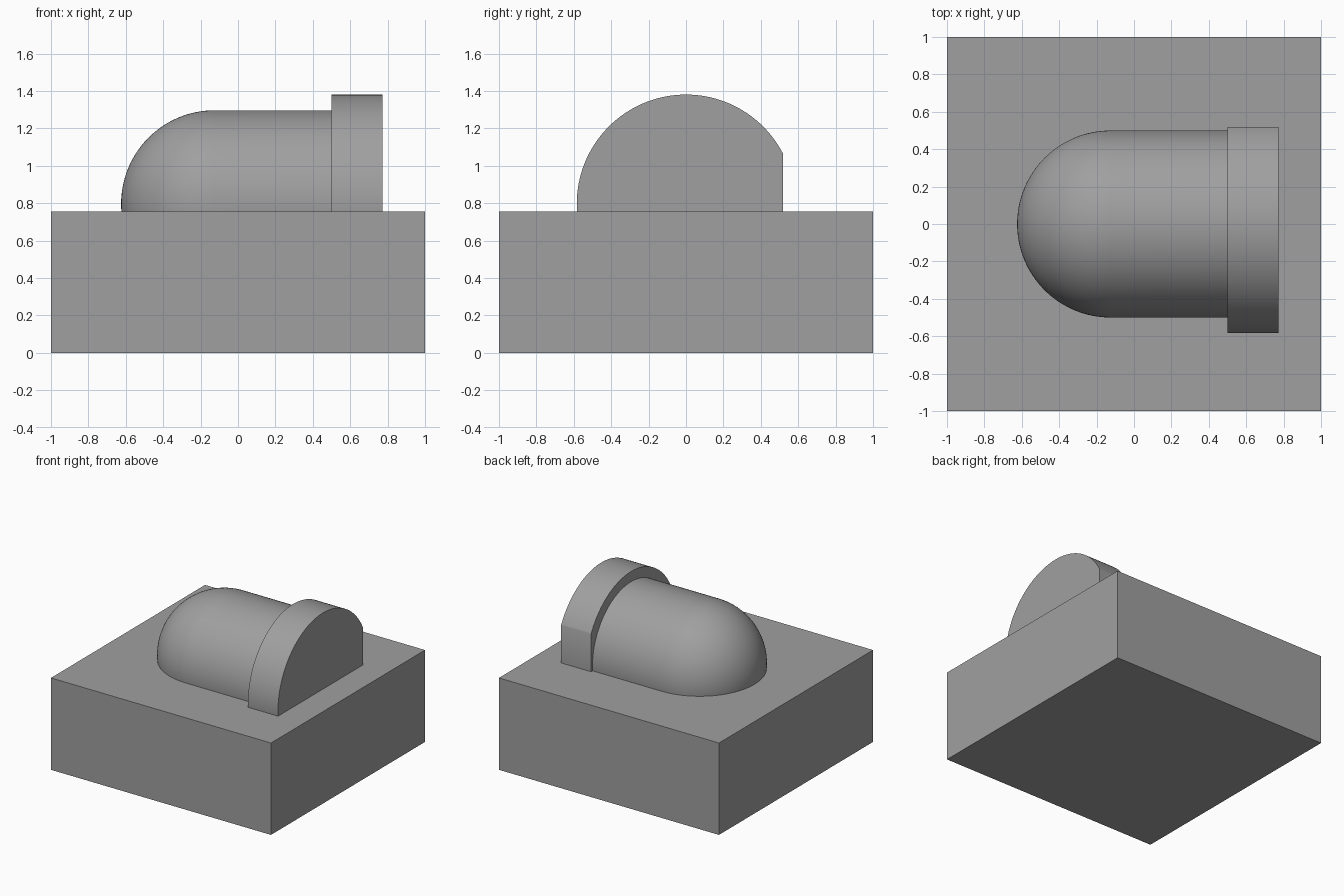
import bpy, bmesh, math
from mathutils import Matrix, Vector

if "Cube" in bpy.data.objects:
    bpy.data.objects.remove(bpy.data.objects["Cube"])

BASE_TOP = 0.755
AXIS_Z = 0.797

grey = bpy.data.materials.new("mid grey")
grey.diffuse_color = (0.35, 0.35, 0.35, 1)
grey.use_nodes = True
grey.node_tree.nodes["Principled BSDF"].inputs["Base Color"].default_value = grey.diffuse_color


def finish(bm, name, smooth=False):
    bmesh.ops.recalc_face_normals(bm, faces=bm.faces)
    mesh = bpy.data.meshes.new(name)
    bm.to_mesh(mesh)
    bm.free()
    mesh.materials.append(grey)
    obj = bpy.data.objects.new(name, mesh)
    bpy.context.collection.objects.link(obj)
    if smooth:
        bpy.ops.object.select_all(action='DESELECT')
        obj.select_set(True)
        bpy.context.view_layer.objects.active = obj
        bpy.ops.object.shade_smooth_by_angle(angle=math.radians(30))
    return obj


def trim(bm, co, normal, fill=False):
    """Remove everything on the side the normal points to."""
    geom = bm.verts[:] + bm.edges[:] + bm.faces[:]
    cut = bmesh.ops.bisect_plane(bm, geom=geom, plane_co=co, plane_no=normal,
                                 clear_outer=True)["geom_cut"]
    if fill:
        edges = [e for e in cut if isinstance(e, bmesh.types.BMEdge)]
        bmesh.ops.contextual_create(bm, geom=edges)


def lathe(profile, steps=128):
    """Spin (x, radius) points about the horizontal axis."""
    bm = bmesh.new()
    verts = [bm.verts.new((x, 0, AXIS_Z + r)) for x, r in profile]
    edges = [bm.edges.new(pair) for pair in zip(verts, verts[1:])]
    bmesh.ops.spin(bm, geom=verts + edges, cent=(0, 0, AXIS_Z), axis=(1, 0, 0),
                   angle=math.tau, steps=steps)
    bmesh.ops.remove_doubles(bm, verts=bm.verts, dist=1e-4)
    return bm


# Square block base
bm = bmesh.new()
bmesh.ops.create_cube(bm, size=1, matrix=Matrix.Translation((0, 0, BASE_TOP / 2))
                      @ Matrix.Diagonal((2, 2, BASE_TOP, 1)))
finish(bm, "base_block")

# Round-nosed body lying on the base
R, NOSE = 0.5, -0.125
profile = [(NOSE - R * math.cos(a), R * math.sin(a))
           for a in (math.pi / 2 * i / 32 for i in range(33))]
bm = lathe(profile + [(0.5, R)])
trim(bm, Vector((0, 0, BASE_TOP)), Vector((0, 0, -1)))
finish(bm, "round_nosed_body", smooth=True)

# End flange with one flat side
bm = bmesh.new()
bmesh.ops.create_cone(bm, cap_ends=True, segments=128, radius1=0.584, radius2=0.584,
                      depth=0.272, matrix=Matrix.Translation((0.636, 0, AXIS_Z))
                      @ Matrix.Rotation(math.pi / 2, 4, 'Y'))
trim(bm, Vector((0, 0.518, 0)), Vector((0, 1, 0)), fill=True)
trim(bm, Vector((0, 0, BASE_TOP)), Vector((0, 0, -1)))
finish(bm, "end_flange", smooth=True)
